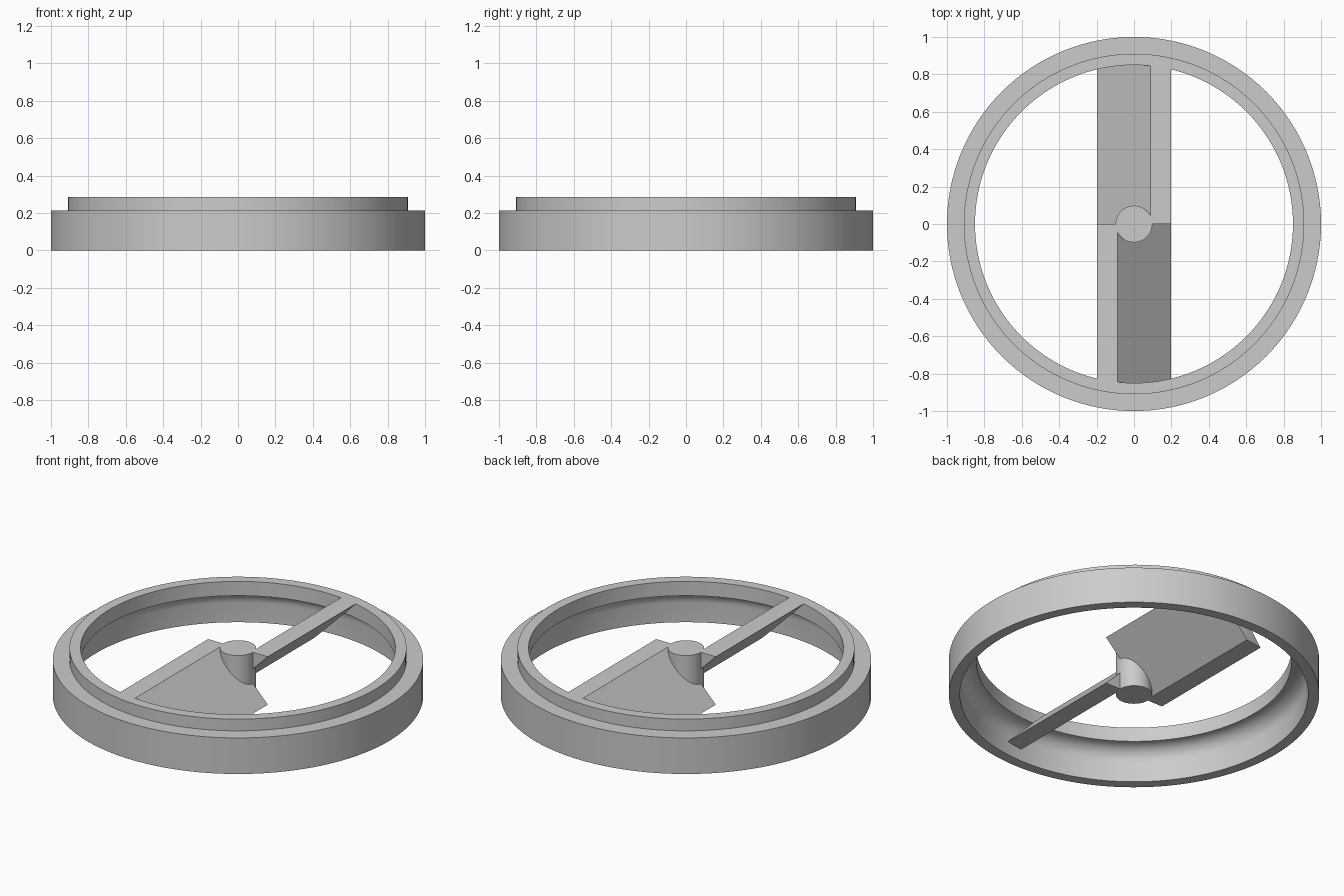
import bpy, bmesh, math
from mathutils import Matrix

if "Cube" in bpy.data.objects:
    bpy.data.objects.remove(bpy.data.objects["Cube"])

H = 0.285        # overall height
SEG = 128        # sides of round parts

grey = bpy.data.materials.new("plain_grey")
grey.diffuse_color = (0.6, 0.6, 0.6, 1)
grey.use_nodes = True
grey.node_tree.nodes["Principled BSDF"].inputs["Base Color"].default_value = grey.diffuse_color


def finish(name, bm):
    bmesh.ops.remove_doubles(bm, verts=bm.verts, dist=1e-5)
    bmesh.ops.dissolve_degenerate(bm, edges=bm.edges, dist=1e-5)
    bmesh.ops.recalc_face_normals(bm, faces=bm.faces)
    mesh = bpy.data.meshes.new(name)
    bm.to_mesh(mesh)
    bm.free()
    mesh.materials.append(grey)
    ob = bpy.data.objects.new(name, mesh)
    bpy.context.collection.objects.link(ob)
    bpy.ops.object.select_all(action='DESELECT')
    ob.select_set(True)
    bpy.context.view_layer.objects.active = ob
    bpy.ops.object.shade_smooth_by_angle(angle=math.radians(30))
    return ob


# Stepped outer ring: thin skirt, rounded inner ceiling, raised lip
R_IN, R_LIP, CEIL, FILLET = 0.85, 0.94, 0.20, 0.085
profile = [(R_LIP, 0), (1, 0), (1, 0.215), (0.91, 0.215), (0.91, H),
           (R_IN, H), (R_IN, CEIL)]
for i in range(9):
    a = math.pi / 2 * (1 - i / 8)
    profile.append((R_LIP - FILLET + FILLET * math.cos(a),
                    CEIL - FILLET + FILLET * math.sin(a)))
bm = bmesh.new()
vs = [bm.verts.new((r, 0, z)) for r, z in profile]
es = [bm.edges.new((vs[i], vs[(i + 1) % len(vs)])) for i in range(len(vs))]
bmesh.ops.spin(bm, geom=vs + es, cent=(0, 0, 0), axis=(0, 0, 1),
               angle=2 * math.pi, steps=SEG, use_merge=True)
finish("outer_ring", bm)

# Central hub
bm = bmesh.new()
bmesh.ops.create_cone(bm, cap_ends=True, segments=64, radius1=0.098, radius2=0.098,
                      depth=H, matrix=Matrix.Translation((0, 0, H / 2)))
finish("hub", bm)

# Two pitched blades with a parallelogram section, ending on the ring's inside
W, K = 0.197, 0.087


def blade(name, turn):
    slope = H / (W + K)
    xs = sorted([-W, -K, K, W] + [-W + 2 * W * i / 16 for i in range(1, 16)])
    bm = bmesh.new()
    cols = []
    for x in xs:
        top = min(H, (W - x) * slope)
        low = max(0, (K - x) * slope)
        end = -math.sqrt(R_IN ** 2 - x * x)
        cols.append([bm.verts.new(p) for p in
                     ((x, 0, top), (x, end, top), (x, end, low), (x, 0, low))])
    for a, b in zip(cols, cols[1:]):
        for i in range(4):
            j = (i + 1) % 4
            bm.faces.new((a[i], a[j], b[j], b[i]))
    bmesh.ops.rotate(bm, verts=bm.verts, cent=(0, 0, 0),
                     matrix=Matrix.Rotation(turn, 3, 'Z'))
    finish(name, bm)


blade("front_blade", 0)
blade("back_blade", math.pi)
